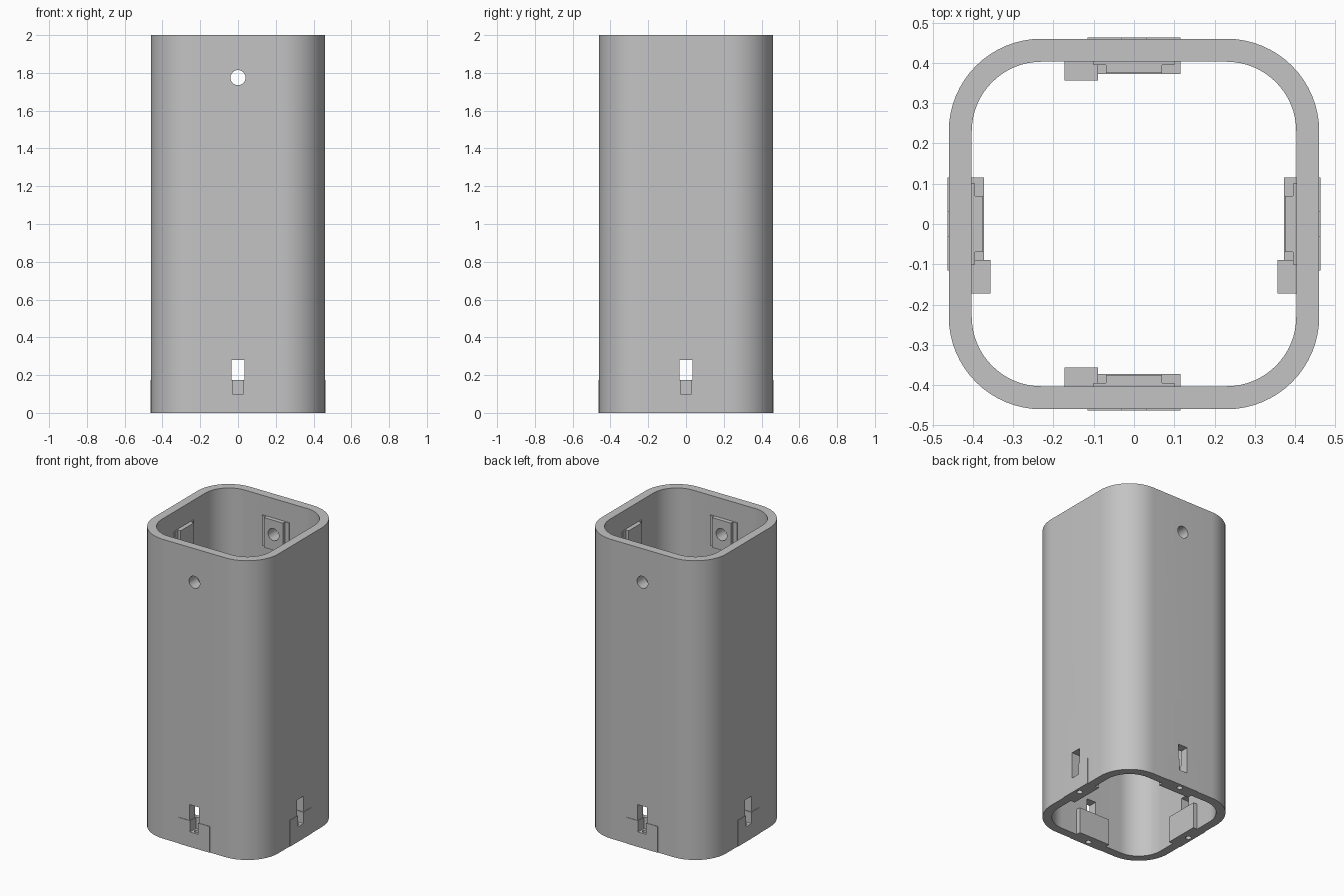
import bpy, bmesh, math
from mathutils import Matrix, Vector

cube = bpy.data.objects.get("Cube")
if cube:
    bpy.data.objects.remove(cube, do_unlink=True)

HEIGHT, OUTER, INNER, FLAT = 2.0, 0.46, 0.403, 0.23

grey = bpy.data.materials.new("plain grey")
grey.use_nodes = True
grey.diffuse_color = (0.55, 0.55, 0.55, 1)
grey.node_tree.nodes["Principled BSDF"].inputs["Base Color"].default_value = (0.55, 0.55, 0.55, 1)

# Front wall placed on all four sides; opposite walls are mirror images
turn = Matrix.Rotation(math.pi / 2, 4, 'Z')
SIDES = [Matrix.Identity(4), Matrix.Diagonal((1, -1, 1, 1)),
         turn, Matrix.Diagonal((-1, 1, 1, 1)) @ turn]


def finish(name, bm):
    bmesh.ops.recalc_face_normals(bm, faces=bm.faces)
    mesh = bpy.data.meshes.new(name)
    bm.to_mesh(mesh)
    bm.free()
    mesh.materials.append(grey)
    obj = bpy.data.objects.new(name, mesh)
    bpy.context.collection.objects.link(obj)
    return obj


def wall_boxes(name, x0, x1, near, far, z0, z1):
    """The same box on each wall; near and far are distances from the axis."""
    bm = bmesh.new()
    size = Matrix.Diagonal((x1 - x0, far - near, z1 - z0, 1))
    place = Matrix.Translation(((x0 + x1) / 2, -(near + far) / 2, (z0 + z1) / 2))
    for side in SIDES:
        bmesh.ops.create_cube(bm, size=1, matrix=side @ place @ size)
    return finish(name, bm)


def cylinders(name, radius, depth, matrices):
    bm = bmesh.new()
    for matrix in matrices:
        bmesh.ops.create_cone(bm, cap_ends=True, segments=32, radius1=radius,
                              radius2=radius, depth=depth, matrix=matrix)
    return finish(name, bm)


def cut(target, cutter):
    mod = target.modifiers.new("cut", 'BOOLEAN')
    mod.operation, mod.solver, mod.object = 'DIFFERENCE', 'EXACT', cutter
    bpy.context.view_layer.objects.active = target
    bpy.ops.object.modifier_apply(modifier=mod.name)


def rounded_square(half, steps=16):
    radius = half - FLAT
    points = []
    for corner in range(4):
        mid = math.pi / 4 + corner * math.pi / 2
        centre = Vector((math.cos(mid), math.sin(mid), 0)) * FLAT * math.sqrt(2)
        for i in range(steps + 1):
            a = (corner + i / steps) * math.pi / 2
            points.append(centre + Vector((math.cos(a), math.sin(a), 0)) * radius)
    return points


# Hollow rounded square tube
bm = bmesh.new()
loops = []
for half, z in ((OUTER, 0), (OUTER, HEIGHT), (INNER, HEIGHT), (INNER, 0)):
    loops.append([bm.verts.new(p + Vector((0, 0, z))) for p in rounded_square(half)])
count = len(loops[0])
for a, b in zip(loops, loops[1:] + loops[:1]):
    for i in range(count):
        j = (i + 1) % count
        bm.faces.new((a[i], a[j], b[j], b[i]))
tube = finish("tube_body", bm)

# Fittings on each wall
lower_pads = wall_boxes("lower_latch_pads", -0.115, 0.115, 0.373, 0.4635, 0, 0.175)
upper_plates = wall_boxes("upper_plates", -0.07, 0.07, 0.375, 0.41, 1.67, 1.87)
upper_flanges = wall_boxes("upper_flanges", -0.1, 0.1, 0.395, 0.41, 1.67, 1.87)
stop_blocks = wall_boxes("stop_blocks", -0.173, -0.09, 0.356, 0.41, 1.3, 1.55)

# Latch windows, their lower pockets, pin holes in the rim and the cross hole
windows = wall_boxes("window_cutter", -0.035, 0.035, 0.3, 0.5, 0.175, 0.28)
pockets = wall_boxes("pocket_cutter", -0.03, 0.03, 0.398, 0.5, 0.1, 0.2)
pins = cylinders("pin_cutter", 0.018, 0.28,
                 [s @ Matrix.Translation((0, -0.43, 0)) for s in SIDES])
cross_hole = cylinders("cross_hole_cutter", 0.04, 1.2,
                       [Matrix.Translation((0, 0, 1.775)) @ Matrix.Rotation(math.pi / 2, 4, 'X')])

for target, cutters in ((tube, (windows, pockets, pins, cross_hole)),
                        (lower_pads, (pockets, pins)),
                        (upper_plates, (cross_hole,)),
                        (upper_flanges, (cross_hole,))):
    for cutter in cutters:
        cut(target, cutter)
for cutter in (windows, pockets, pins, cross_hole):
    bpy.data.objects.remove(cutter, do_unlink=True)

# Smooth rounded corners and holes, crisp edges elsewhere
for obj in (tube, lower_pads, upper_plates, upper_flanges, stop_blocks):
    bpy.ops.object.select_all(action='DESELECT')
    obj.select_set(True)
    bpy.context.view_layer.objects.active = obj
    bpy.ops.object.shade_smooth_by_angle(angle=math.radians(30))
